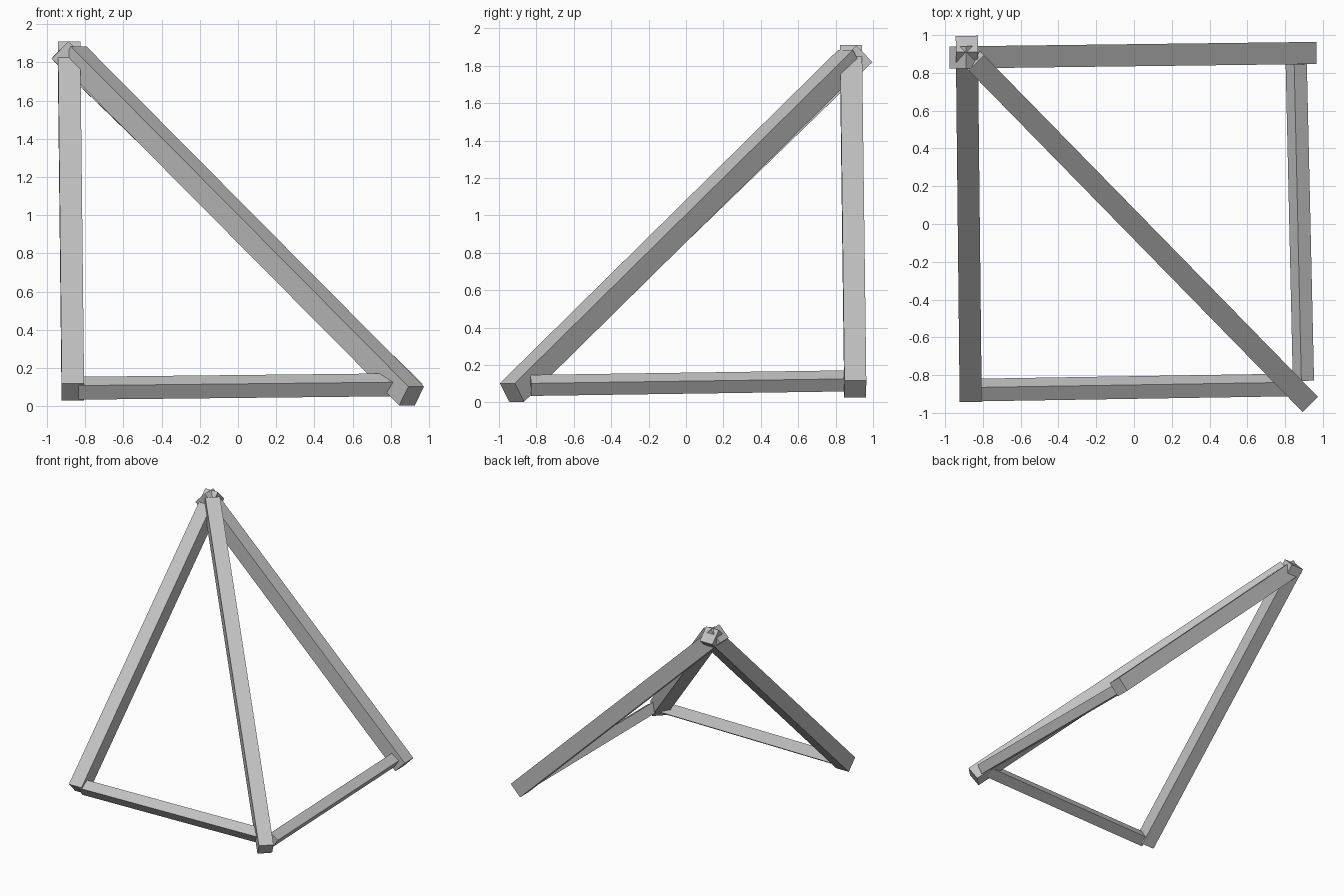
import bpy
import math
from mathutils import Matrix, Vector

cube = bpy.data.objects.get("Cube")
if cube:
    bpy.data.objects.remove(cube, do_unlink=True)

# One plain grey for the whole frame
GREY = (0.54, 0.54, 0.54, 1)
grey = bpy.data.materials.new("plain_grey")
grey.use_nodes = True
grey.diffuse_color = GREY
grey.node_tree.nodes["Principled BSDF"].inputs["Base Color"].default_value = GREY


def beam(name, start, end, width, height, roll=0):
    """Square-cut timber between two points, rolled about its own axis."""
    start, end = Vector(start), Vector(end)
    along = (end - start).normalized()
    side = along.cross(Vector((0, 0, 1))).normalized()
    up = side.cross(along)
    turn = Matrix((side, along, up)).transposed().to_4x4()
    bpy.ops.mesh.primitive_cube_add(size=1)
    obj = bpy.context.object
    obj.name = name
    obj.data.transform(Matrix.Rotation(math.radians(roll), 4, 'Y')
                       @ Matrix.Diagonal((width, (end - start).length, height, 1)))
    obj.data.transform(turn)
    obj.location = (start + end) / 2
    obj.data.materials.append(grey)
    return obj


# Three legs leaning from the corners to the shared apex
beam("right_leg", (-0.865, -0.899, 0.074), (-0.885, 0.953, 1.864), 0.117, 0.124)
beam("back_leg", (0.923, 0.905, 0.072), (-0.933, 0.882, 1.865), 0.117, 0.126)
beam("diagonal_leg", (0.909, -0.93, 0.053), (-0.859, 0.878, 1.835), 0.114, 0.121)

# Two thinner ground rails, rolled so that an edge points up and outward
beam("front_rail", (-0.835, -0.879, 0.094), (0.835, -0.852, 0.112), 0.087, 0.087, 32)
beam("left_rail", (0.897, -0.83, 0.091), (0.859, 0.845, 0.115), 0.081, 0.081, 34)
